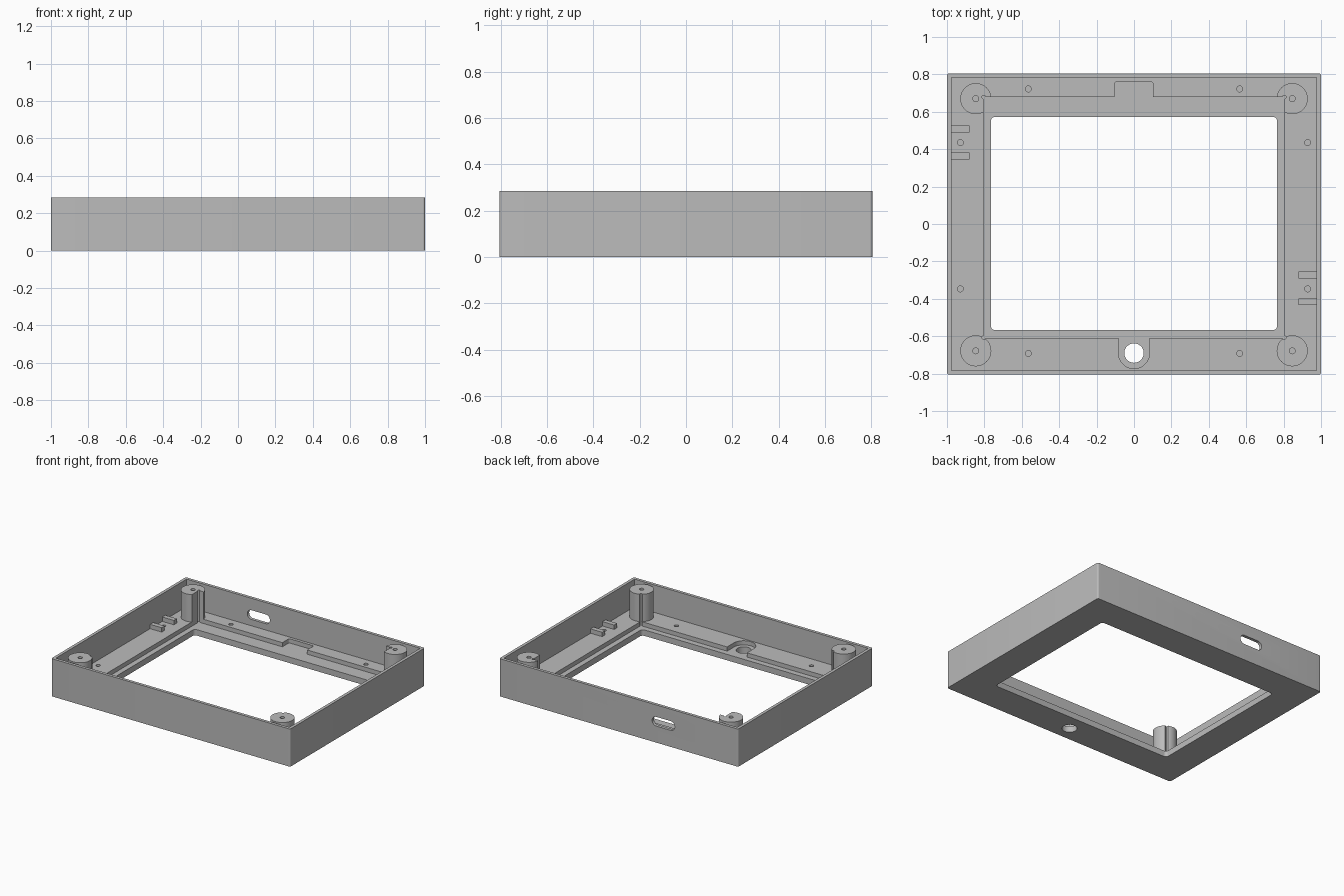
import bpy, bmesh, math

if "Cube" in bpy.data.objects:
    bpy.data.objects.remove(bpy.data.objects["Cube"])

H, FLOOR, LEDGE = 0.285, 0.077, 0.045

grey = bpy.data.materials.new("plain grey")
grey.diffuse_color = (0.5, 0.5, 0.5, 1)
grey.use_nodes = True
grey.node_tree.nodes["Principled BSDF"].inputs["Base Color"].default_value = grey.diffuse_color


def arc(cx, cy, r, a0, a1, n):
    """Points along an arc, angles in degrees."""
    return [(cx + r * math.cos(math.radians(a0 + (a1 - a0) * i / n)),
             cy + r * math.sin(math.radians(a0 + (a1 - a0) * i / n))) for i in range(n + 1)]


def circle(cx, cy, r, n=32):
    return arc(cx, cy, r, 0, 360, n)[:-1]


def rect(x0, x1, y0, y1, r=0):
    if not r:
        return [(x0, y0), (x1, y0), (x1, y1), (x0, y1)]
    return (arc(x1 - r, y1 - r, r, 0, 90, 6) + arc(x0 + r, y1 - r, r, 90, 180, 6)
            + arc(x0 + r, y0 + r, r, 180, 270, 6) + arc(x1 - r, y0 + r, r, 270, 360, 6))


def prism(name, pts, lo, hi, axis="z"):
    """Extrude a closed outline along z, or an x-z outline along y."""
    bm = bmesh.new()
    put = (lambda p, h: (p[0], p[1], h)) if axis == "z" else (lambda p, h: (p[0], h, p[1]))
    a = [bm.verts.new(put(p, lo)) for p in pts]
    b = [bm.verts.new(put(p, hi)) for p in pts]
    n = len(pts)
    bm.faces.new(a)
    bm.faces.new(b)
    for i in range(n):
        j = (i + 1) % n
        bm.faces.new((a[i], a[j], b[j], b[i]))
    bmesh.ops.recalc_face_normals(bm, faces=bm.faces)
    me = bpy.data.meshes.new(name)
    bm.to_mesh(me)
    bm.free()
    me.materials.append(grey)
    ob = bpy.data.objects.new(name, me)
    bpy.context.collection.objects.link(ob)
    return ob


def cut(ob, cutters):
    """Subtract the cutters, bake the result and remove them."""
    for c in cutters:
        c.hide_render = True
        m = ob.modifiers.new("cut", "BOOLEAN")
        m.operation, m.solver, m.object = "DIFFERENCE", "EXACT", c
    dg = bpy.context.evaluated_depsgraph_get()
    me = bpy.data.meshes.new_from_object(ob.evaluated_get(dg))
    ob.modifiers.clear()
    ob.data = me
    for c in cutters:
        bpy.data.objects.remove(c)


def smooth(ob):
    bpy.ops.object.select_all(action="DESELECT")
    ob.select_set(True)
    bpy.context.view_layer.objects.active = ob
    bpy.ops.object.shade_smooth_by_angle(angle=math.radians(30))


def recess_cutters():
    """Stepped ledge around the window, with its two notches and corner reliefs."""
    outline = ([(-0.805, 0.68), (-0.805, -0.61), (-0.083, -0.61)]
               + arc(0, -0.69, 0.083, 180, 360, 24)
               + [(0.083, -0.61), (0.805, -0.61), (0.805, 0.68), (0.102, 0.68)]
               + arc(0.09, 0.748, 0.012, 0, 90, 4) + arc(-0.093, 0.748, 0.012, 90, 180, 4)
               + [(-0.105, 0.68)])
    cs = [prism("recess_cutter", outline, LEDGE, 0.5)]
    for x in (-0.803, 0.803):
        for y in (-0.608, 0.678):
            cs.append(prism("relief_cutter", circle(x, y, 0.01, 12), LEDGE, 0.5))
    return cs


# Tray: outer walls, floor, window, button hole, screw holes, side slot
tray = prism("tray", rect(-1, 1, -0.805, 0.805, 0.012), 0, H)
cutters = [prism("cavity_cutter", rect(-0.977, 0.977, -0.782, 0.782), FLOOR, 0.5)]
cutters += recess_cutters()
cutters.append(prism("window_cutter", rect(-0.765, 0.765, -0.567, 0.572, 0.022), -0.1, 0.5))
cutters.append(prism("button_cutter", circle(0, -0.69, 0.052), -0.1, 0.5))
slot = arc(-0.315, 0.16, 0.035, -90, 90, 12) + arc(-0.435, 0.16, 0.035, 90, 270, 12)
cutters.append(prism("slot_cutter", slot, 0.7, 0.9, "y"))
for s in (-1, 1):
    for x, y in ((0.565, 0.722), (0.565, -0.692), (0.928, 0.435), (0.928, -0.347)):
        cutters.append(prism("screw_cutter", circle(s * x, y, 0.016, 16), 0.03, 0.5))
cut(tray, cutters)
smooth(tray)

# Corner posts, trimmed by the recess, with screw holes
for name, y in (("front_post", -0.678), ("back_post", 0.67)):
    for side, x in (("left", -0.846), ("right", 0.846)):
        post = prism(f"{name}_{side}", circle(x, y, 0.083, 40), FLOOR - 0.005, 0.284)
        cut(post, recess_cutters() + [prism("hole_cutter", circle(x, y, 0.016, 16), 0.12, 0.5)])
        smooth(post)

# Small guide ribs on the floor beside the walls
for i, y in enumerate((0.508, 0.363)):
    prism(f"left_rib_{i}", rect(-0.98, -0.88, y - 0.018, y + 0.018), FLOOR - 0.005, 0.11)
    prism(f"right_rib_{i}", rect(0.88, 0.98, -y + 0.092 - 0.018, -y + 0.092 + 0.018)
          if i == 0 else rect(0.88, 0.98, -0.291, -0.255), FLOOR - 0.005, 0.11)
